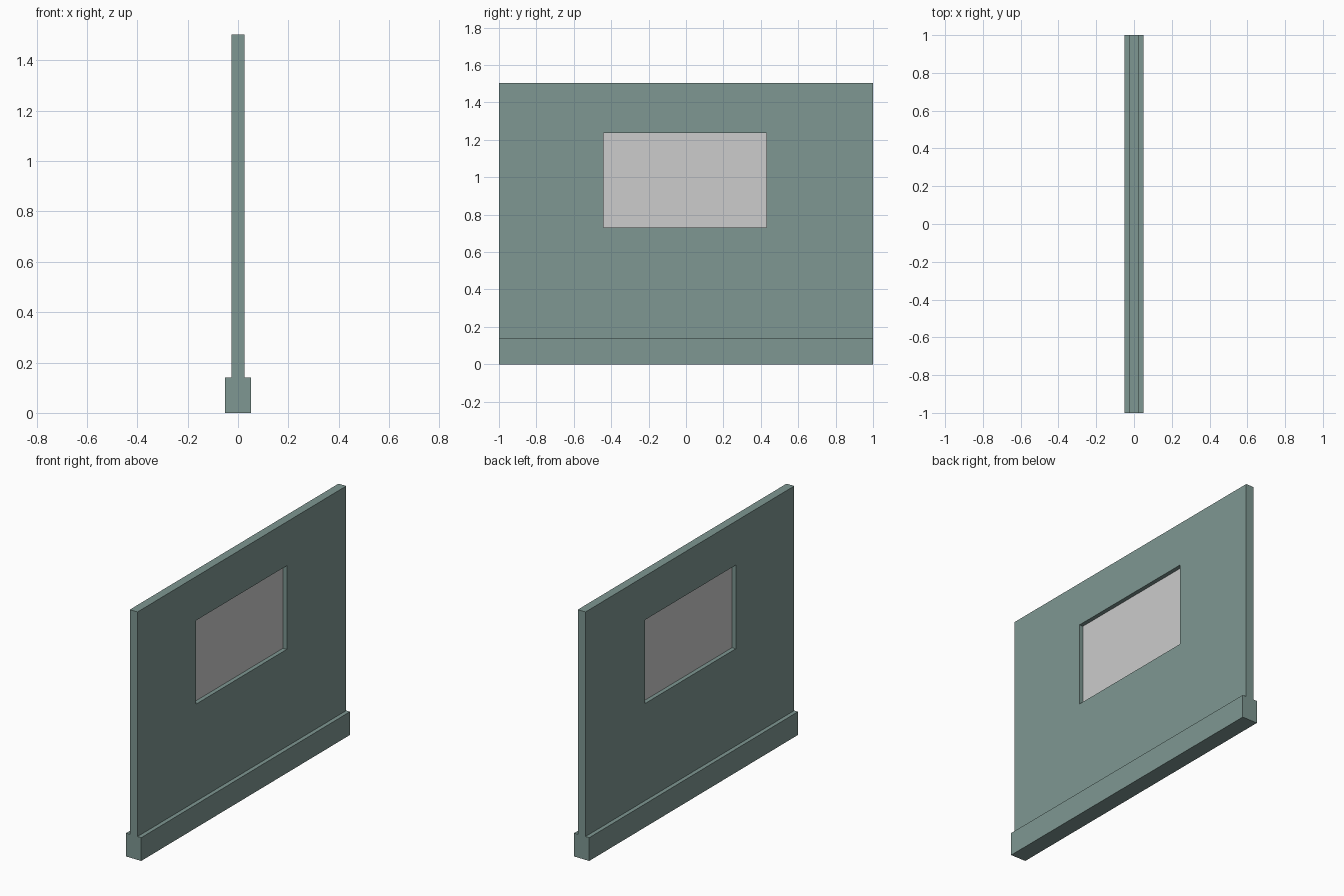
import bpy
import bmesh

if "Cube" in bpy.data.objects:
    bpy.data.objects.remove(bpy.data.objects["Cube"])

HEIGHT, BASE_H = 1.503, 0.141
WALL_X, BASE_X = 0.026, 0.051
WIN = (-0.44, 0.43, 0.73, 1.237)  # y0, y1, z0, z1


def material(name, rgb):
    m = bpy.data.materials.new(name)
    m.diffuse_color = (*rgb, 1)
    m.use_nodes = True
    m.node_tree.nodes["Principled BSDF"].inputs["Base Color"].default_value = m.diffuse_color
    return m


def add_object(name, bm, mat):
    bmesh.ops.recalc_face_normals(bm, faces=bm.faces)
    me = bpy.data.meshes.new(name)
    bm.to_mesh(me)
    bm.free()
    me.materials.append(mat)
    ob = bpy.data.objects.new(name, me)
    bpy.context.collection.objects.link(ob)
    return ob


def box(name, hx, y0, y1, z0, z1, mat):
    bm = bmesh.new()
    bmesh.ops.create_cube(bm, size=1)
    for v in bm.verts:
        v.co = (v.co.x * 2 * hx, y1 if v.co.y > 0 else y0, z1 if v.co.z > 0 else z0)
    return add_object(name, bm, mat)


def framed_panel(name, hx, outer, inner, mat):
    """Slab with a rectangular opening."""
    bm = bmesh.new()

    def ring(x, r):
        y0, y1, z0, z1 = r
        return [bm.verts.new((x, y, z)) for y, z in ((y0, z0), (y1, z0), (y1, z1), (y0, z1))]

    rings = [ring(-hx, outer), ring(hx, outer), ring(hx, inner), ring(-hx, inner)]
    for a, b in zip(rings, rings[1:] + rings[:1]):
        for i in range(4):
            j = (i + 1) % 4
            bm.faces.new((a[i], a[j], b[j], b[i]))
    return add_object(name, bm, mat)


green = material("grey green paint", (0.209, 0.309, 0.287))
grey = material("light grey glass", (0.604, 0.604, 0.604))

# Wall panel with window opening, thicker skirting base, pane in mid-thickness
framed_panel("wall_panel", WALL_X, (-1, 1, BASE_H, HEIGHT), WIN, green)
box("base_plinth", BASE_X, -1, 1, 0, BASE_H, green)
box("window_pane", 0.001, *WIN, grey)
